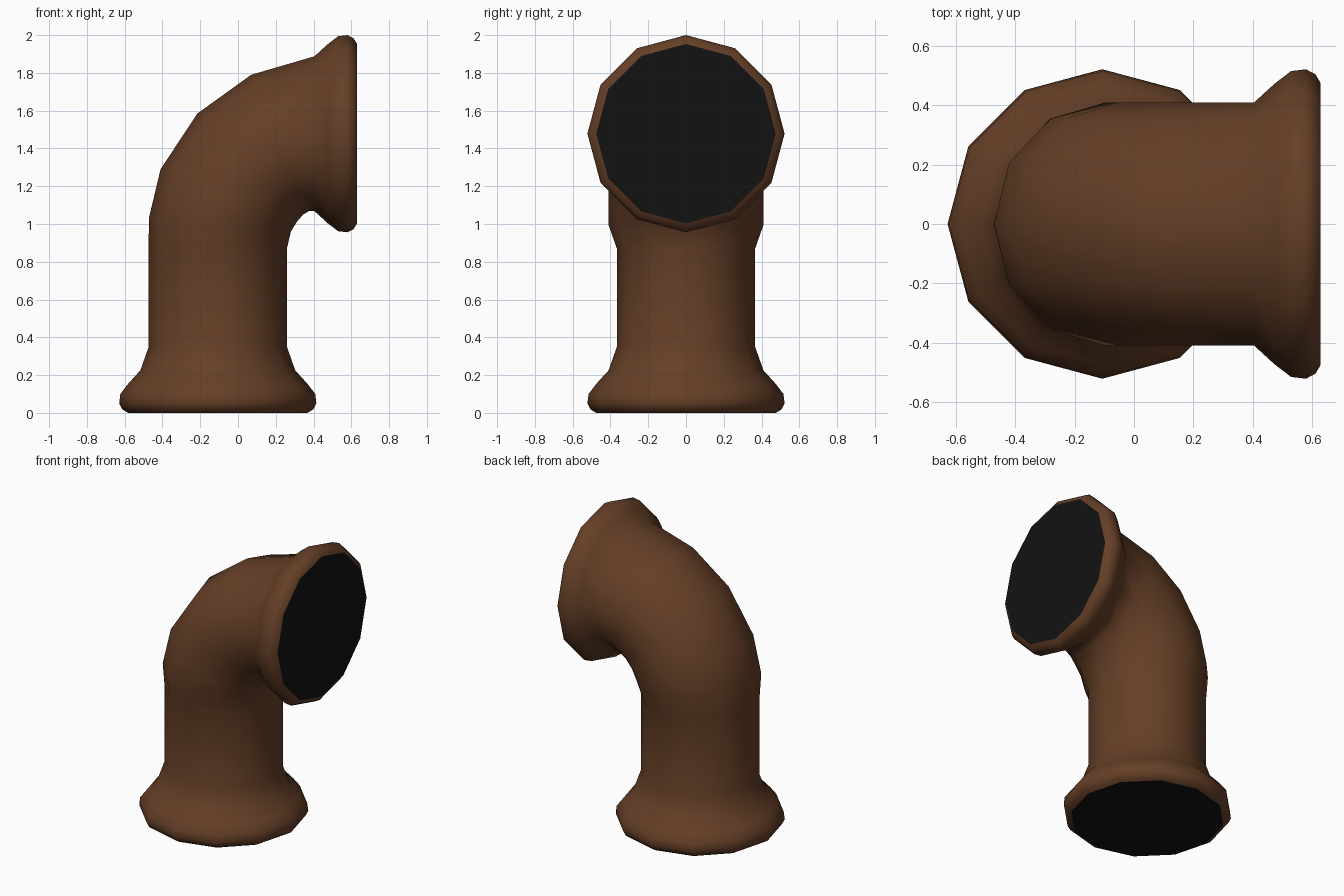
import bpy, bmesh
from math import sin, cos, tau
from mathutils import Vector

if "Cube" in bpy.data.objects:
    bpy.data.objects.remove(bpy.data.objects["Cube"])

SIDES = 12
BASE_X, MOUTH_X, MOUTH_Z = -0.107, 0.63, 1.478


def material(name, color):
    m = bpy.data.materials.new(name)
    m.diffuse_color = (*color, 1)
    m.use_nodes = True
    m.node_tree.nodes["Principled BSDF"].inputs["Base Color"].default_value = m.diffuse_color
    return m


brown = material("brown", (0.13, 0.05, 0.02))
black = material("black", (0.006, 0.006, 0.006))

# Flared lip: (distance from open end, radius)
lip = [(0, 0.475), (0.018, 0.505), (0.05, 0.522), (0.10, 0.516), (0.155, 0.474), (0.225, 0.41)]

# Rings as (inner x, z), (outer x, z), half width in y
rings = []
for d, r in lip + [(0.35, 0.366), (0.87, 0.366)]:
    rings.append(((BASE_X + r, d), (BASE_X - r, d), r))
# Elbow bend
for inner, outer in [((0.28, 0.96), (-0.472, 1.03)), ((0.31, 1.01), (-0.41, 1.29)),
                     ((0.345, 1.05), (-0.215, 1.585)), ((0.375, 1.068), (0.07, 1.79))]:
    rings.append((inner, outer, 0.41))
# Side mouth
for d, r in reversed(lip):
    rings.append(((MOUTH_X - d, MOUTH_Z - r), (MOUTH_X - d, MOUTH_Z + r), r))


def make_object(name, bm, mat, smooth):
    bmesh.ops.recalc_face_normals(bm, faces=bm.faces)
    for f in bm.faces:
        f.smooth = smooth
    mesh = bpy.data.meshes.new(name)
    bm.to_mesh(mesh)
    bm.free()
    mesh.materials.append(mat)
    ob = bpy.data.objects.new(name, mesh)
    bpy.context.collection.objects.link(ob)
    return ob


def ring_verts(bm, ring):
    a, b = Vector((ring[0][0], 0, ring[0][1])), Vector((ring[1][0], 0, ring[1][1]))
    mid, half = (a + b) / 2, (a - b) / 2
    return [bm.verts.new(mid + half * cos(tau * i / SIDES) + Vector((0, ring[2] * sin(tau * i / SIDES), 0)))
            for i in range(SIDES)]


# Pipe body, with black flat faces closing both openings
bm = bmesh.new()
loops = [ring_verts(bm, r) for r in rings]
for lo, hi in zip(loops, loops[1:]):
    for i in range(SIDES):
        j = (i + 1) % SIDES
        bm.faces.new((lo[i], lo[j], hi[j], hi[i]))
caps = [bm.faces.new(loops[0]), bm.faces.new(loops[-1])]
for f in caps:
    f.material_index = 1
    for e in f.edges:
        e.smooth = False
pipe = make_object("elbow_pipe", bm, brown, True)
pipe.data.materials.append(black)
for p in pipe.data.polygons:
    if len(p.vertices) == SIDES:
        p.use_smooth = False
